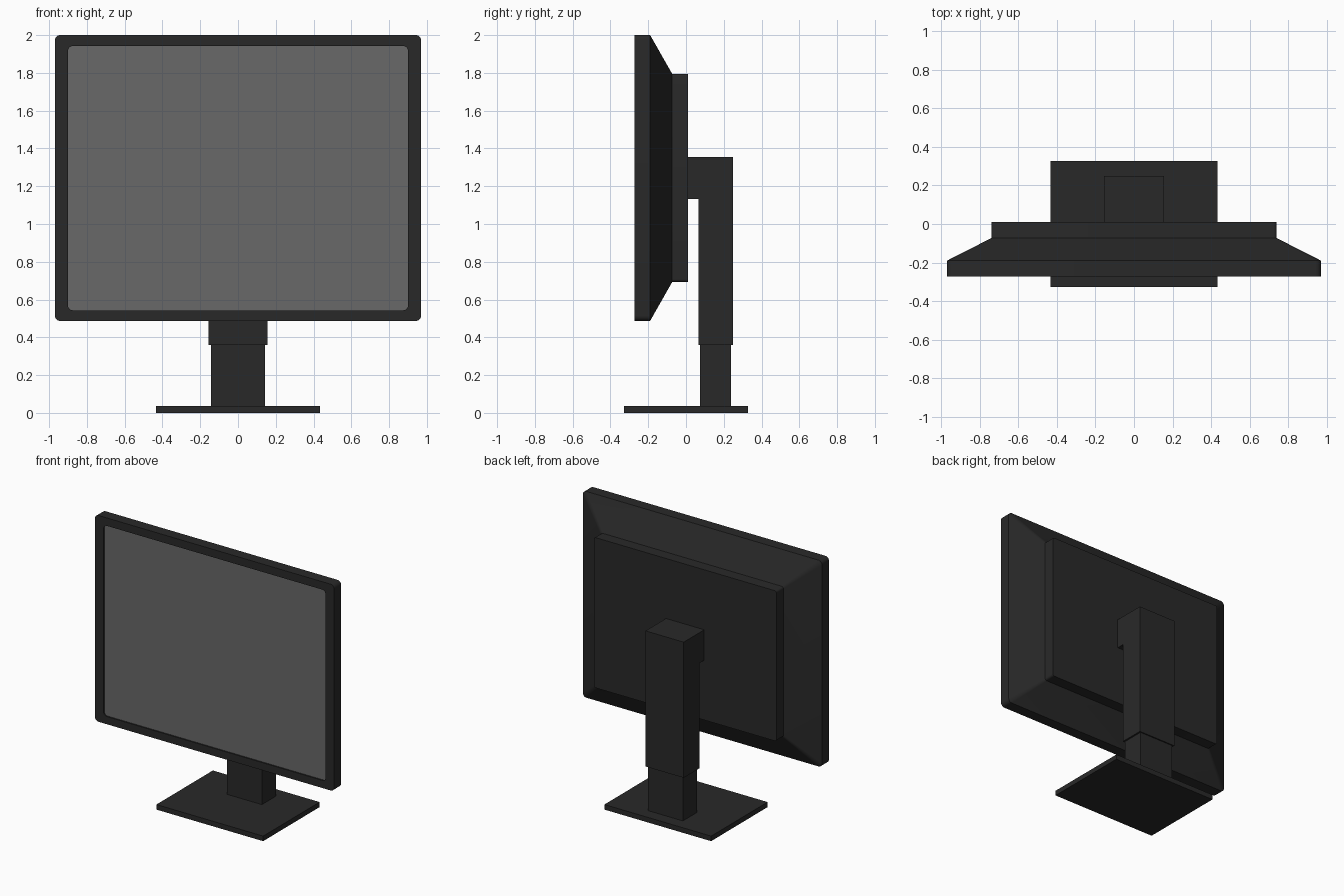
import bpy, bmesh, math

if "Cube" in bpy.data.objects:
    bpy.data.objects.remove(bpy.data.objects["Cube"])


def material(name, value):
    m = bpy.data.materials.new(name)
    m.diffuse_color = (value, value, value, 1)
    m.use_nodes = True
    m.node_tree.nodes["Principled BSDF"].inputs["Base Color"].default_value = m.diffuse_color
    return m


DARK = material("dark_plastic", 0.022)
GREY = material("screen_grey", 0.14)


def finish(name, bm, mat, smooth=False):
    me = bpy.data.meshes.new(name)
    bm.to_mesh(me)
    bm.free()
    me.materials.append(mat)
    ob = bpy.data.objects.new(name, me)
    bpy.context.collection.objects.link(ob)
    if smooth:
        bpy.ops.object.select_all(action='DESELECT')
        ob.select_set(True)
        bpy.context.view_layer.objects.active = ob
        bpy.ops.object.shade_smooth_by_angle(angle=math.radians(25))
    return ob


def rounded_ring(bm, hx, z0, z1, r, y, seg=5):
    """Counter-clockwise (seen from -y) rounded rectangle of vertices."""
    verts = []
    corners = [(hx - r, z1 - r), (-hx + r, z1 - r), (-hx + r, z0 + r), (hx - r, z0 + r)]
    for q, (cx, cz) in enumerate(corners):
        for i in range(seg + 1):
            a = math.radians(90 * (q + i / seg))
            verts.append(bm.verts.new((cx + r * math.cos(a), y, cz + r * math.sin(a))))
    return verts


def box(name, x, y, z, mat):
    bm = bmesh.new()
    bmesh.ops.create_cube(bm, size=1)
    for v in bm.verts:
        v.co = [lo + (c + 0.5) * (hi - lo) for c, (lo, hi) in zip(v.co, (x, y, z))]
    return finish(name, bm, mat)


# Housing: bezel lip, rim, tapered back and raised rear block in one loft
bm = bmesh.new()
sections = [
    (0.90, 0.543, 1.942, 0.025, -0.262),
    (0.90, 0.543, 1.942, 0.025, -0.272),
    (0.97, 0.487, 2.00, 0.028, -0.272),
    (0.97, 0.487, 2.00, 0.028, -0.19),
    (0.74, 0.693, 1.795, 0.015, -0.073),
    (0.74, 0.693, 1.795, 0.015, 0.01),
]
rings = [rounded_ring(bm, *s) for s in sections]
for a, b in zip(rings, rings[1:]):
    n = len(a)
    for i in range(n):
        j = (i + 1) % n
        bm.faces.new((a[i], a[j], b[j], b[i]))
bm.faces.new(rings[-1])
bmesh.ops.recalc_face_normals(bm, faces=bm.faces)
# the open shell's rear face must point to +y
bm.faces.ensure_lookup_table()
if bm.faces[-1].normal.y < 0:
    bmesh.ops.reverse_faces(bm, faces=bm.faces)
finish("monitor_housing", bm, DARK, smooth=True)

# Screen, recessed inside the bezel
bm = bmesh.new()
face = bm.faces.new(rounded_ring(bm, *sections[0]))
bm.normal_update()
if face.normal.y > 0:
    face.normal_flip()
finish("screen", bm, GREY)

# Upper column with mounting arm: L profile extruded along x
bm = bmesh.new()
profile = [(0.065, 0.36), (0.248, 0.36), (0.248, 1.355),
           (0.01, 1.355), (0.01, 1.132), (0.065, 1.132)]
face = bm.faces.new([bm.verts.new((-0.155, y, z)) for y, z in profile])
ext = bmesh.ops.extrude_face_region(bm, geom=[face])
for v in ext["geom"]:
    if isinstance(v, bmesh.types.BMVert):
        v.co.x = 0.155
bmesh.ops.recalc_face_normals(bm, faces=bm.faces)
finish("upper_column", bm, DARK)

# Lower column and base plate
box("lower_column", (-0.142, 0.142), (0.074, 0.239), (0.037, 0.365), DARK)
box("base_plate", (-0.433, 0.433), (-0.327, 0.327), (0, 0.037), DARK)
